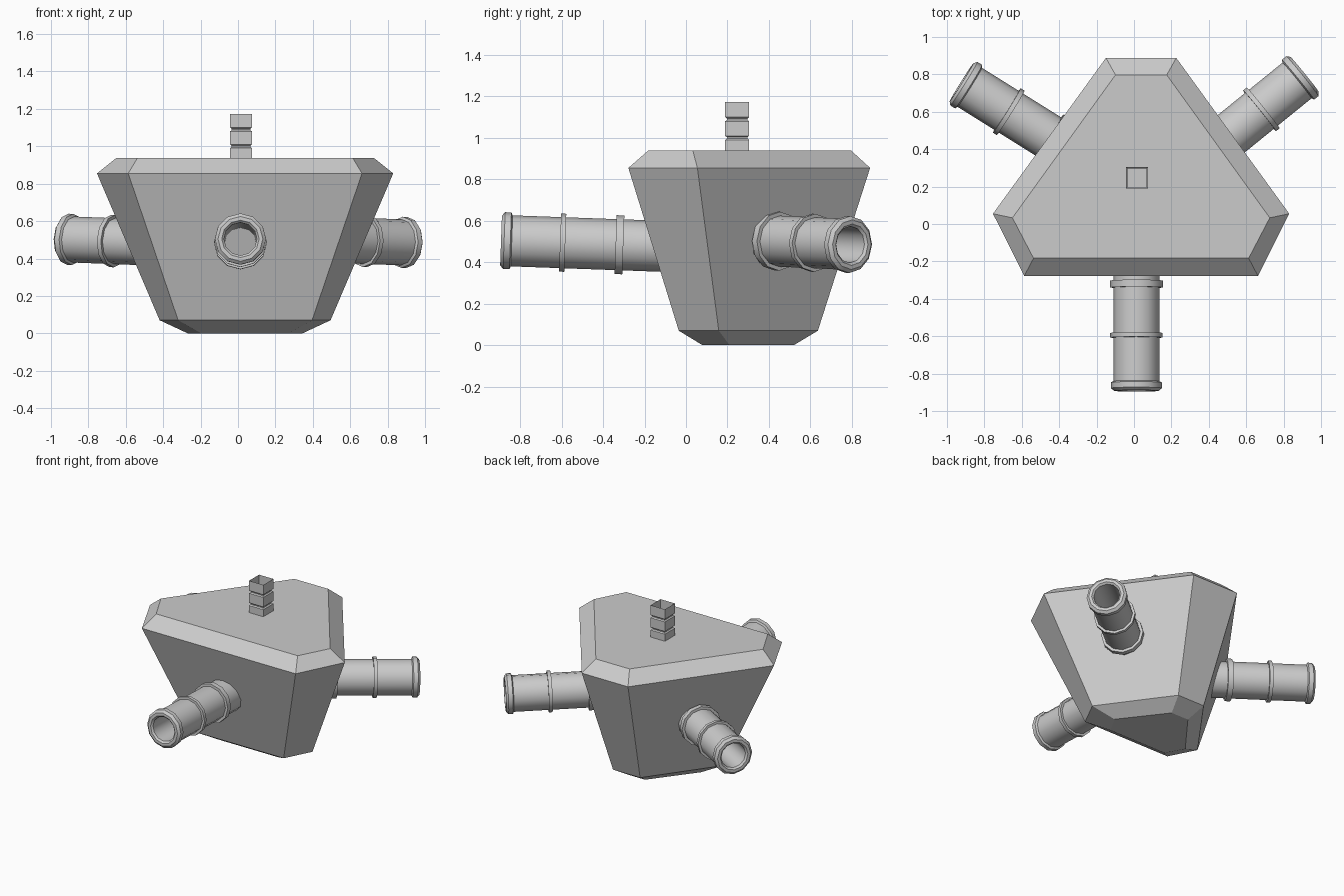
import bpy, bmesh, math
from mathutils import Vector

if "Cube" in bpy.data.objects:
    bpy.data.objects.remove(bpy.data.objects["Cube"])


def loft(name, rings, caps=True, close=False):
    """Skin a list of equal-length point rings into one object."""
    bm = bmesh.new()
    vr = [[bm.verts.new(p) for p in r] for r in rings]
    n = len(vr[0])
    pairs = list(zip(vr, vr[1:])) + ([(vr[-1], vr[0])] if close else [])
    for a, b in pairs:
        for i in range(n):
            j = (i + 1) % n
            bm.faces.new((a[i], a[j], b[j], b[i]))
    if caps:
        bm.faces.new(vr[0][::-1])
        bm.faces.new(vr[-1])
    bmesh.ops.recalc_face_normals(bm, faces=bm.faces)
    me = bpy.data.meshes.new(name)
    bm.to_mesh(me)
    bm.free()
    ob = bpy.data.objects.new(name, me)
    bpy.context.collection.objects.link(ob)
    return ob


# Body: stacked chamfered triangles, symmetric about x = 0.038
def tri_ring(z, front, side, back):
    half = [front, side, back]
    cx = 0.038
    right = [(cx + w, y, z) for w, y in half]
    left = [(cx - w, y, z) for w, y in reversed(half)]
    return right + left


loft("body", [
    tri_ring(0.00, (0.235, 0.08), (0.307, 0.21), (0.07, 0.52)),
    tri_ring(0.07, (0.358, -0.035), (0.457, 0.158), (0.11, 0.636)),
    tri_ring(0.855, (0.625, -0.278), (0.792, 0.055), (0.188, 0.888)),
    tri_ring(0.938, (0.575, -0.183), (0.688, 0.033), (0.137, 0.797)),
])

# Hollow ribbed pipe: (distance from open end, radius)
PIPE = [(0.80, 0.123), (0.59, 0.123), (0.59, 0.142), (0.553, 0.142),
        (0.553, 0.123), (0.31, 0.123), (0.31, 0.14), (0.285, 0.14),
        (0.285, 0.123), (0.052, 0.123), (0.045, 0.137), (0.015, 0.137),
        (0.0, 0.12), (0.0, 0.10), (0.012, 0.088), (0.80, 0.085)]


def pipe(name, end, direction, sides=12):
    end, d = Vector(end), Vector(direction).normalized()
    u = d.cross(Vector((0, 0, 1))).normalized()
    v = u.cross(d)
    rings = []
    for t, r in PIPE:
        rings.append([end - d * t + (u * math.cos(a) + v * math.sin(a)) * r
                      for a in (2 * math.pi * i / sides for i in range(sides))])
    ob = loft(name, rings, caps=False, close=True)
    for p in ob.data.polygons:
        p.use_smooth = True
    ob.data.set_sharp_from_angle(angle=math.radians(35))


def heading(deg, rise):
    a = math.radians(deg)
    return (math.cos(a), math.sin(a), rise)


pipe("front_pipe", (0.013, -0.892, 0.505), heading(-90, 0.036))
pipe("right_pipe", (0.912, 0.80, 0.485), heading(39, -0.03))
pipe("left_pipe", (-0.922, 0.758, 0.503), heading(148, 0.033))

# Open square stem with two notches
STEM = [(0.90, 0.058), (0.99, 0.058), (0.997, 0.05), (1.003, 0.05), (1.01, 0.058),
        (1.08, 0.058), (1.087, 0.05), (1.093, 0.05), (1.10, 0.058), (1.172, 0.058)]
loft("stem", [[(0.016 + sx * h, 0.247 + sy * h, z)
               for sx, sy in ((-1, -1), (1, -1), (1, 1), (-1, 1))]
              for z, h in STEM], caps=False)
